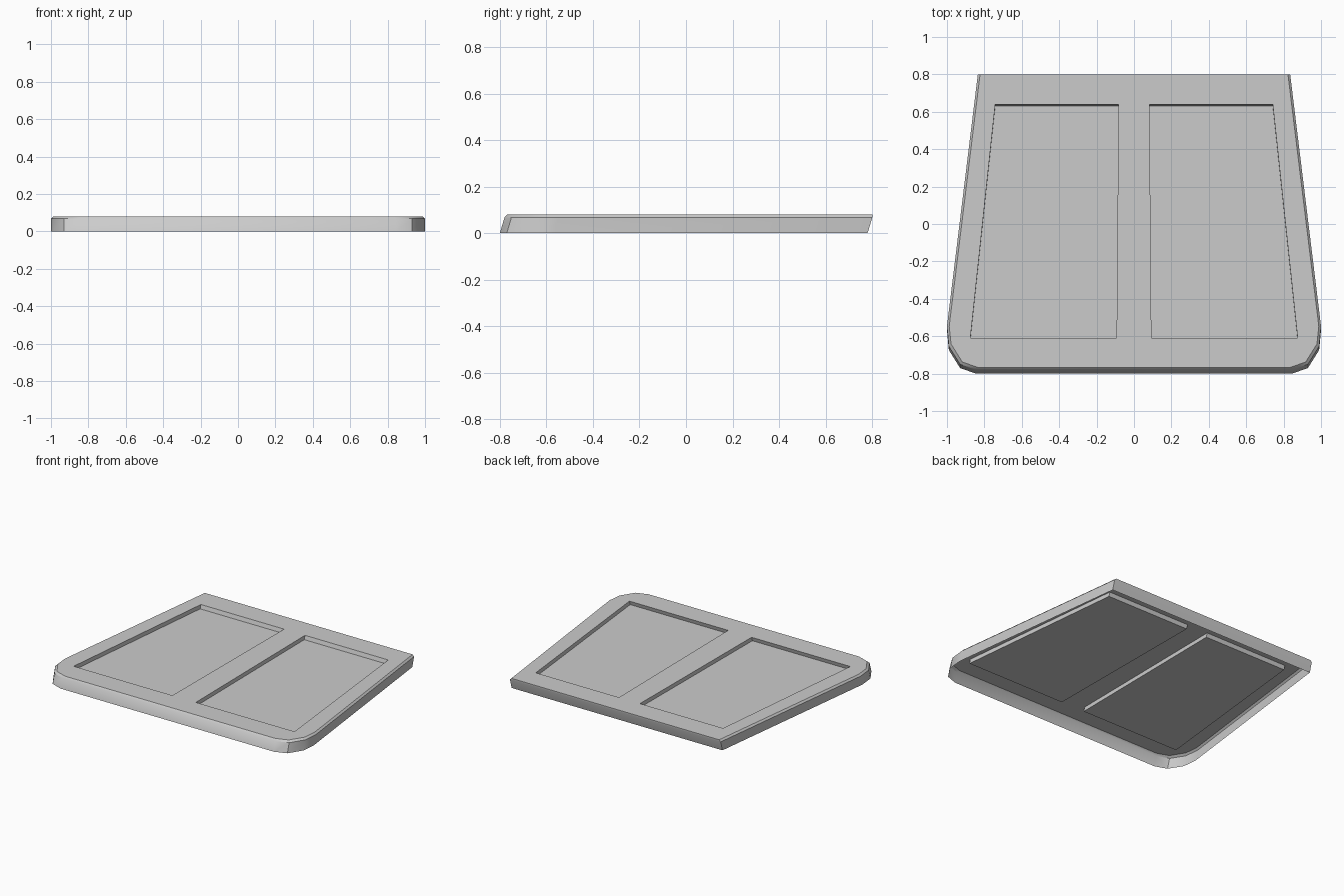
import bpy
import bmesh
import math

cube = bpy.data.objects.get("Cube")
if cube:
    bpy.data.objects.remove(cube, do_unlink=True)

RIM_Z, TOP_Z, FLOOR_Z = 0.068, 0.08, 0.052
LEAN = 0.3          # the walls lean back as they rise
EDGE = 0.012        # width of the softened upper edge

# Half outlines, listed from front to back on the +x side
half_outline = [(0.845, -0.80), (0.93, -0.77), (0.99, -0.674),
                (1.0, -0.567), (0.835, 0.78)]
recess_outline = [(0.093, -0.61), (0.875, -0.61), (0.742, 0.64), (0.083, 0.64)]

bm = bmesh.new()


def add_ring(points, z, shift=0.0):
    return [bm.verts.new((x, y + shift, z)) for x, y in points]


def join_rings(lower, upper):
    for i in range(len(lower)):
        j = (i + 1) % len(lower)
        bm.faces.new((lower[i], lower[j], upper[j], upper[i]))


def ring_edges(ring):
    result = []
    for a, b in zip(ring, ring[1:] + ring[:1]):
        result.append(bm.edges.get((a, b)) or bm.edges.new((a, b)))
    return result


def mirrored(points):
    return [(-x, y) for x, y in reversed(points)]


def inset(point):
    # Soften the sides and the front; the back edge stays crisp
    x, y = point
    front = EDGE if y < -0.6 else 0
    return (x - math.copysign(EDGE, x), y + front)


# Outer skirt, open underneath, with a softened upper edge
outline = half_outline + mirrored(half_outline)
bottom = add_ring(outline, 0)
rim = add_ring(outline, RIM_Z, RIM_Z * LEAN)
top = add_ring([inset(p) for p in outline], TOP_Z, RIM_Z * LEAN)
join_rings(bottom, rim)
join_rings(rim, top)

# Two sunken panels, one on each side of the centre rib
border = ring_edges(top)
for points in (recess_outline, mirrored(recess_outline)):
    lip = add_ring(points, TOP_Z)
    floor = add_ring(points, FLOOR_Z, (FLOOR_Z - TOP_Z) * LEAN)
    join_rings(lip, floor)
    bm.faces.new(floor)
    border += ring_edges(lip)

# Flat top surface around the sunken panels
fill = bmesh.ops.triangle_fill(bm, edges=border, use_beauty=True,
                               normal=(0, 0, 1))
bmesh.ops.recalc_face_normals(bm, faces=bm.faces[:])
surface = [g for g in fill["geom"] if isinstance(g, bmesh.types.BMFace)]
if surface and surface[0].normal.z < 0:
    bmesh.ops.reverse_faces(bm, faces=bm.faces[:])

mesh = bpy.data.meshes.new("hood_panel")
bm.to_mesh(mesh)
bm.free()
hood = bpy.data.objects.new("hood_panel", mesh)
bpy.context.collection.objects.link(hood)

# Plain grey paint
grey = bpy.data.materials.new("light_grey")
grey.use_nodes = True
colour = (0.6, 0.6, 0.6, 1)
grey.diffuse_color = colour
grey.node_tree.nodes["Principled BSDF"].inputs["Base Color"].default_value = colour
mesh.materials.append(grey)

bpy.ops.object.select_all(action="DESELECT")
hood.select_set(True)
bpy.context.view_layer.objects.active = hood
bpy.ops.object.shade_smooth_by_angle(angle=math.radians(30))
